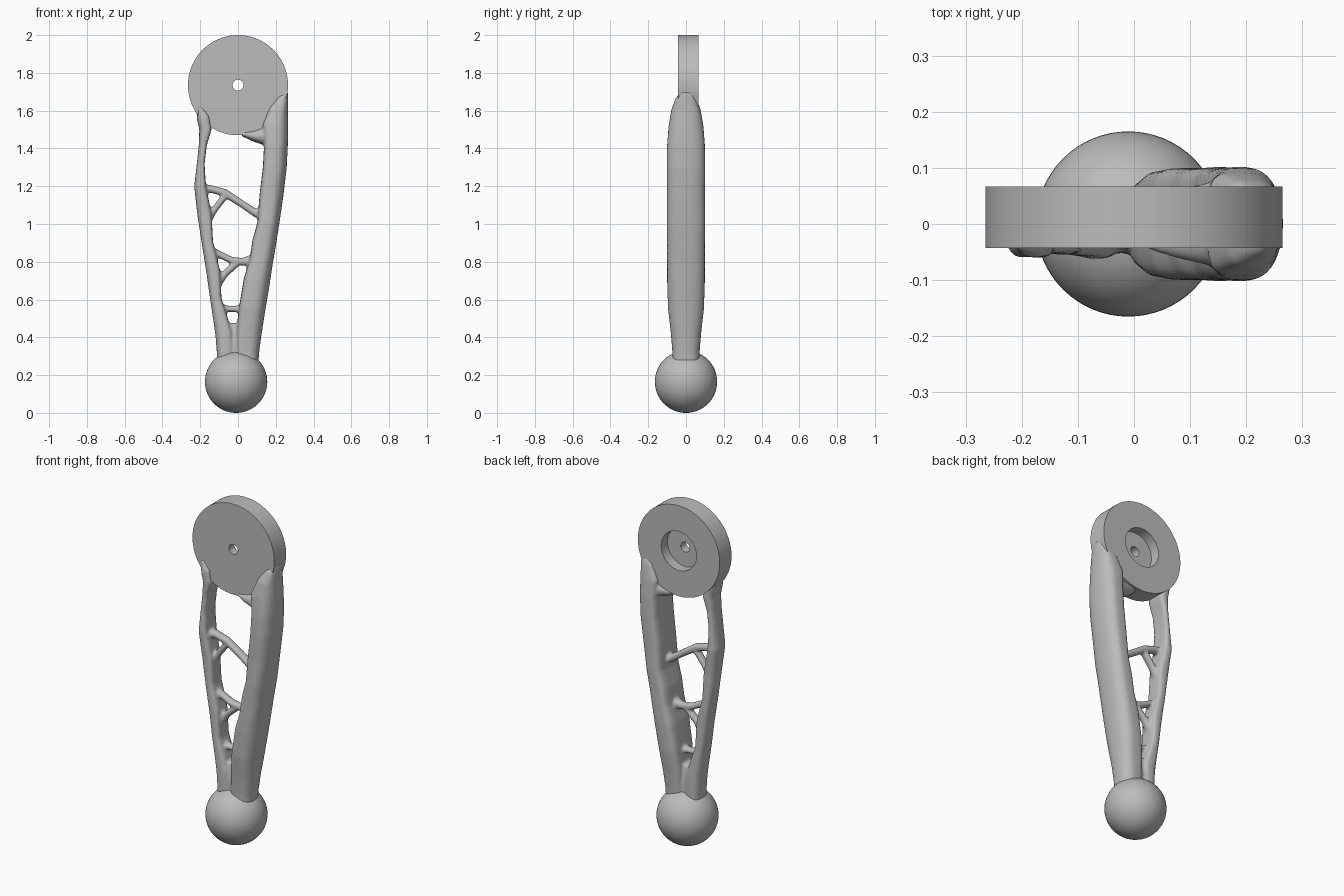
import bpy, bmesh, math
from mathutils import Vector

if "Cube" in bpy.data.objects:
    bpy.data.objects.remove(bpy.data.objects["Cube"], do_unlink=True)

grey = bpy.data.materials.new("plain grey")
grey.use_nodes = True
GREY = (0.5, 0.5, 0.5, 1)
grey.diffuse_color = GREY
grey.node_tree.nodes["Principled BSDF"].inputs["Base Color"].default_value = GREY


def finish(name, bm):
    bmesh.ops.recalc_face_normals(bm, faces=bm.faces)
    mesh = bpy.data.meshes.new(name)
    bm.to_mesh(mesh)
    bm.free()
    mesh.materials.append(grey)
    obj = bpy.data.objects.new(name, mesh)
    bpy.context.collection.objects.link(obj)
    bpy.ops.object.select_all(action="DESELECT")
    obj.select_set(True)
    bpy.context.view_layer.objects.active = obj
    bpy.ops.object.shade_smooth_by_angle(angle=math.radians(35))
    return obj


def bridge(bm, a, b):
    for i in range(len(a)):
        j = (i + 1) % len(a)
        bm.faces.new((a[i], a[j], b[j], b[i]))


def sweep(bm, stations, flat_side=0, sides=28):
    """Sweep a rounded section along (x, z, half width, half depth) stations.
    flat_side squares off the section towards -x or +x."""
    pts = [Vector((s[0], 0, s[1])) for s in stations]
    rings = []
    for k, (x, z, hu, hv) in enumerate(stations):
        t = (pts[min(k + 1, len(pts) - 1)] - pts[max(k - 1, 0)]).normalized()
        u = Vector((t.z, 0, -t.x))
        ring = []
        for i in range(sides):
            a = math.tau * i / sides
            c, s = math.cos(a), math.sin(a)
            p = 2 / (4.5 if c * flat_side > 0 else 2.3)
            du = math.copysign(abs(c) ** p, c) * hu
            dv = math.copysign(abs(s) ** p, s) * hv
            ring.append(bm.verts.new(pts[k] + u * du + Vector((0, dv, 0))))
        rings.append(ring)
    for a, b in zip(rings, rings[1:]):
        bridge(bm, a, b)
    bm.faces.new(rings[0])
    bm.faces.new(rings[-1])


def strut(bm, rows, flat_side):
    """Upright strut from (height, left edge, right edge, half depth) rows."""
    sweep(bm, [((a + b) / 2, z, (b - a) / 2, d) for z, a, b, d in rows], flat_side)


frame = bmesh.new()

# Thick load-bearing strut on the left
strut(frame, [
    (.22, .00, .105, .07), (.32, -.01, .112, .072), (.42, -.01, .125, .08),
    (.55, .005, .145, .095), (.70, .03, .17, .10), (.80, .06, .185, .10),
    (.90, .075, .202, .10), (1.0, .102, .218, .102), (1.15, .114, .24, .10),
    (1.3, .132, .258, .102), (1.42, .138, .264, .10), (1.52, .13, .266, .092),
    (1.6, .165, .266, .078), (1.66, .21, .267, .056), (1.70, .243, .267, .03)], -1)

# Slender strut on the right
strut(frame, [
    (.22, -.11, -.03, .06), (.32, -.112, -.03, .062), (.42, -.12, -.03, .062),
    (.50, -.132, -.055, .058), (.60, -.147, -.087, .055), (.75, -.168, -.095, .055),
    (.9, -.192, -.132, .052), (1.05, -.215, -.14, .052), (1.2, -.232, -.17, .06),
    (1.32, -.218, -.177, .055), (1.42, -.207, -.165, .055), (1.5, -.205, -.14, .06),
    (1.56, -.218, -.15, .06), (1.62, -.222, -.19, .045)], 1)

# Cross braces, forks, lower web and the bracket under the disc
for path in (
    [(-.20, 1.185, .026, .035), (-.14, 1.185, .02, .026), (-.07, 1.165, .021, .024),
     (.03, 1.10, .019, .024), (.09, 1.06, .021, .028), (.15, 1.04, .035, .04)],
    [(-.18, 1.0, .03, .03), (-.125, 1.075, .017, .022), (-.06, 1.16, .018, .022)],
    [(-.17, .87, .026, .035), (-.10, .84, .018, .024), (-.04, .81, .018, .024),
     (.02, .80, .02, .024), (.10, .81, .034, .04)],
    [(-.13, .66, .03, .03), (-.07, .735, .018, .022), (.0, .80, .02, .022)],
    [(-.11, .56, .022, .03), (-.04, .55, .015, .022), (.04, .55, .022, .03)],
    [(-.01, .22, .07, .055), (-.025, .38, .06, .05), (-.028, .475, .035, .034)],
    [(.21, 1.48, .075, .085), (.14, 1.465, .05, .075), (.08, 1.468, .03, .062),
     (.02, 1.478, .012, .045)],
):
    sweep(frame, path)

# Melt the members into one organic body
body = finish("strut_frame", frame)
remesh = body.modifiers.new("Fuse", "REMESH")
remesh.mode = "VOXEL"
remesh.voxel_size = 0.007
remesh.use_smooth_shade = True
soften = body.modifiers.new("Soften", "SMOOTH")
soften.factor = 0.5
soften.iterations = 6

# Disc with a through hole and a round recess in its back
disc = bmesh.new()
profile = [(.265, -.043), (.265, .067), (.114, .067), (.114, .008), (.029, .008), (.029, -.043)]
SIDES = 96
loops = [[disc.verts.new((r * math.cos(math.tau * i / SIDES), y,
                          1.735 + r * math.sin(math.tau * i / SIDES)))
          for i in range(SIDES)] for r, y in profile]
for a, b in zip(loops, loops[1:] + loops[:1]):
    bridge(disc, a, b)
finish("mounting_disc", disc)

# Ball at the foot
ball = bmesh.new()
bmesh.ops.create_uvsphere(ball, u_segments=64, v_segments=32, radius=.165)
bmesh.ops.translate(ball, verts=ball.verts, vec=(-.01, 0, .165))
finish("foot_ball", ball)
